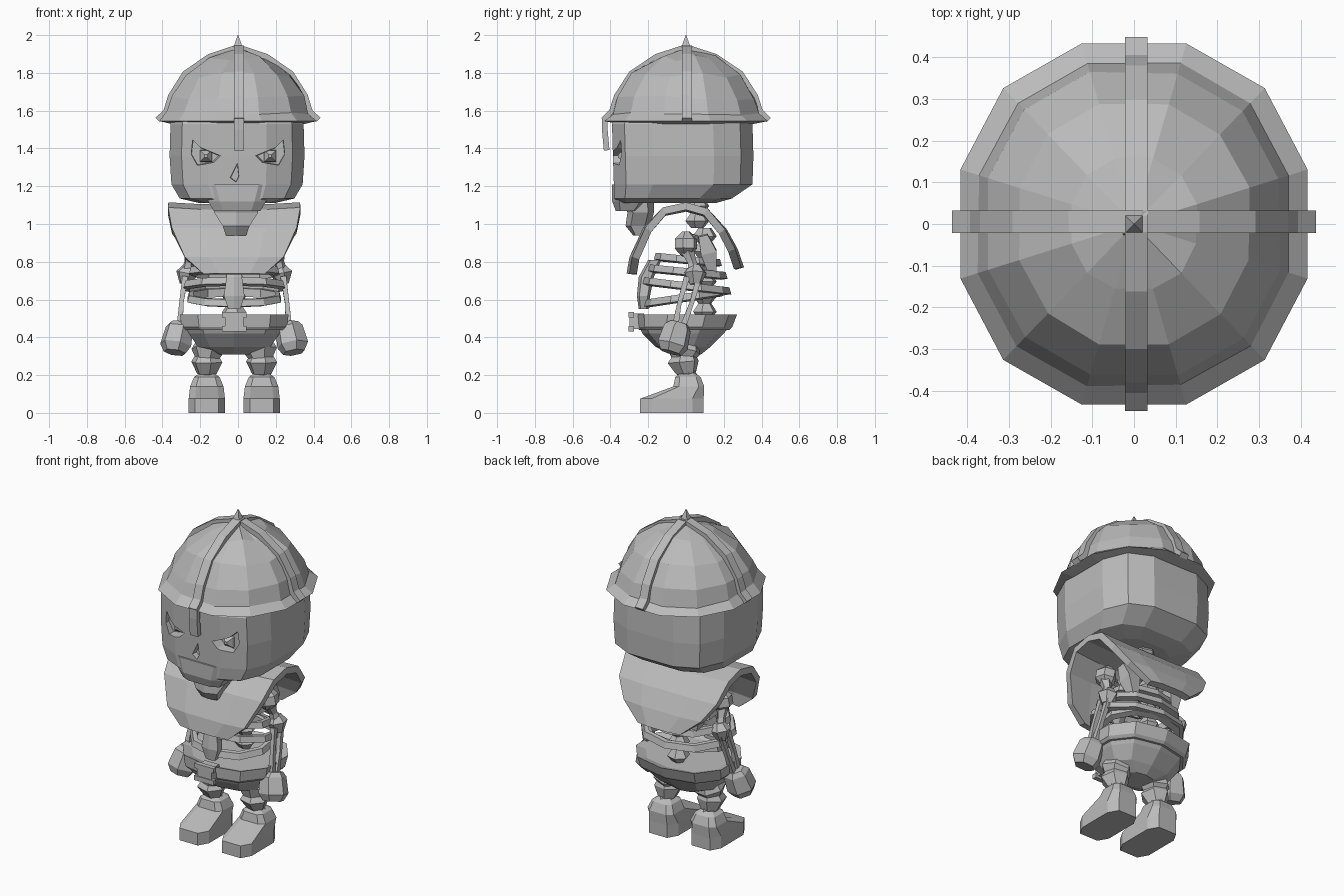
import bpy, math, random
from mathutils import Vector

if "Cube" in bpy.data.objects:
    bpy.data.objects.remove(bpy.data.objects["Cube"])

random.seed(4)
GREY = (0.5, 0.5, 0.5, 1)
mat = bpy.data.materials.new("bone grey")
mat.use_nodes = True
mat.diffuse_color = GREY
mat.node_tree.nodes["Principled BSDF"].inputs["Base Color"].default_value = GREY
CX = -0.02  # body sits slightly off the head axis


def mesh(name, verts, faces):
    me = bpy.data.meshes.new(name)
    me.from_pydata([tuple(v) for v in verts], [], faces)
    me.materials.append(mat)
    ob = bpy.data.objects.new(name, me)
    bpy.context.collection.objects.link(ob)
    return ob


def skin(name, rings, caps=True):
    """Join equal rings of points into a faceted skin."""
    n = len(rings[0])
    faces = [(r * n + i, r * n + (i + 1) % n, (r + 1) * n + (i + 1) % n, (r + 1) * n + i)
             for r in range(len(rings) - 1) for i in range(n)]
    if caps:
        faces += [tuple(reversed(range(n))), tuple(range((len(rings) - 1) * n, len(rings) * n))]
    return mesh(name, [p for r in rings for p in r], faces)


def oval(cx, y0, y1, z, rx, n, power, tilt=0):
    pts = []
    for i in range(n):
        a = 2 * math.pi * (i + 0.5) / n
        c, s = [math.copysign(abs(v) ** (2 / power), v) for v in (math.cos(a), math.sin(a))]
        y = (y0 + y1) / 2 + s * (y1 - y0) / 2
        pts.append(Vector((cx + rx * c, y, z + tilt * y)))
    return pts


def loft(name, cx, sections, n=10, power=2.0):
    """Sections are (z, half width, front y, back y)."""
    return skin(name, [oval(cx, y0, y1, z, rx, n, power) for z, rx, y0, y1 in sections])


def tube(name, pts, radii, n=5):
    pts = [Vector(p) for p in pts]
    d = (pts[-1] - pts[0]).normalized()
    u = d.orthogonal().normalized()
    v = d.cross(u)
    ang = [2 * math.pi * i / n for i in range(n)]
    return skin(name, [[p + r * (u * math.cos(a) + v * math.sin(a)) for a in ang]
                       for p, r in zip(pts, radii)])


def prism(name, outline, y0, y1, grow=1.0):
    """Extrude an x-z outline in y, scaling the far end."""
    mx = sum(p[0] for p in outline) / len(outline)
    mz = sum(p[1] for p in outline) / len(outline)
    far = [(mx + (x - mx) * grow, y1, mz + (z - mz) * grow) for x, z in outline]
    ob = skin(name, [[(x, y0, z) for x, z in outline], far])
    bpy.context.view_layer.objects.active = ob
    bpy.ops.object.mode_set(mode='EDIT')
    bpy.ops.mesh.select_all(action='SELECT')
    bpy.ops.mesh.normals_make_consistent(inside=False)
    bpy.ops.object.mode_set(mode='OBJECT')
    return ob


def carve(target, cutter):
    cutter.hide_render = True
    m = target.modifiers.new("carve", 'BOOLEAN')
    m.operation, m.object, m.solver = 'DIFFERENCE', cutter, 'EXACT'
    bpy.context.view_layer.objects.active = target
    bpy.ops.object.modifier_apply(modifier=m.name)
    bpy.data.objects.remove(cutter)


# Skull with carved eye sockets and nose hole
skull = loft("skull", -0.005, [(1.11, 0.2, -0.37, 0.16), (1.135, 0.31, -0.385, 0.25), (1.21, 0.355, -0.39, 0.36),
                               (1.36, 0.365, -0.395, 0.365), (1.53, 0.36, -0.4, 0.36), (1.6, 0.34, -0.36, 0.34)],
             n=12, power=3.2)
for s in (-1, 1):
    eye = [(0.25, 1.46), (0.2, 1.41), (0.08, 1.36), (0.12, 1.32), (0.22, 1.3), (0.26, 1.37)]
    carve(skull, prism("socket_cutter", [(s * x, z) for x, z in eye], -0.5, -0.32, 0.8))
    tube("eye", [(s * 0.17, -0.3, 1.36), (s * 0.17, -0.335, 1.36), (s * 0.17, -0.36, 1.36)], (0.05, 0.04, 0.012), 4)
carve(skull, prism("nose_cutter", [(0, 1.34), (-0.05, 1.24), (-0.01, 1.21), (0.01, 1.25)], -0.5, -0.35, 0.7))
loft("upper_jaw", -0.005, [(1.07, 0.13, -0.375, -0.25), (1.12, 0.16, -0.395, -0.2), (1.21, 0.2, -0.396, -0.2)], 8, 3.5)
loft("chin", -0.01, [(0.94, 0.06, -0.28, -0.22), (0.99, 0.08, -0.32, -0.19), (1.06, 0.13, -0.31, -0.17),
                     (1.13, 0.14, -0.34, -0.17)], 6, 2.5)

# Helmet: hammered dome flaring into a brim, with raised bands, nose guard and spike
DOME = [(0.43, 1.545), (0.385, 1.59), (0.36, 1.67), (0.285, 1.79), (0.155, 1.88), (0.02, 1.925)]
rings = [oval(0, -0.37, 0.37, 1.53, 0.365, 12, 2.2)]
rings += [oval(0, -r * 1.04, r * 1.04, z, r, 12, 2.2) for r, z in DOME]
for ring in rings[2:-1]:
    for p in ring:
        p *= random.uniform(0.99, 1.008)
skin("helmet", rings)


def band(name, path, along_y):
    """Flat strip running over the dome."""
    e = (-0.022, 0.032)
    rows = []
    for r, z in path:
        rows += [(e[0], r, z), (e[1], r, z)] if along_y else [(r, e[0], z), (r, e[1], z)]
    ob = mesh(name, rows, [(2 * i, 2 * i + 1, 2 * i + 3, 2 * i + 2) for i in range(len(path) - 1)])
    m = ob.modifiers.new("thickness", 'SOLIDIFY')
    m.thickness, m.offset = 0.03, 0


for along_y, name in ((True, "crest_band"), (False, "side_band")):
    k = 1.03 if along_y else 1.0
    half = [(r * k - 0.004, z + 0.006) for r, z in DOME]
    band(name, [(-r, z) for r, z in half] + [(r, z) for r, z in reversed(half)], along_y)
band("nose_guard", [(-0.42, 1.39), (-0.43, 1.5), (-0.43, 1.56)], True)
tube("helmet_spike", [(0, 0, 1.91), (0, 0, 1.94), (0, 0, 2.0)], (0.04, 0.032, 0.002), 4)

# Draped shoulder cloth: (y, z, half width)
DRAPE = [(-0.295, 0.735, 0.16), (-0.28, 0.82, 0.26), (-0.21, 0.97, 0.33), (-0.12, 1.06, 0.35), (0.0, 1.085, 0.35),
         (0.11, 1.055, 0.35), (0.2, 0.96, 0.33), (0.255, 0.86, 0.26), (0.288, 0.765, 0.14)]
cols = (-1, -0.5, 0.5, 1)
pts = [(CX + c * w, y * (1 if abs(c) < 1 else 0.95), z + (0.01 if abs(c) == 1 and z > 1 else 0))
       for y, z, w in DRAPE for c in cols]
cloth = mesh("shoulder_cloth", pts, [(4 * r + i, 4 * r + i + 1, 4 * r + i + 5, 4 * r + i + 4)
                                     for r in range(len(DRAPE) - 1) for i in range(3)])
m = cloth.modifiers.new("thickness", 'SOLIDIFY')
m.thickness, m.offset = 0.04, 0

# Spine of stacked vertebrae
for i in range(8):
    z = 0.5 + i * 0.08
    y = 0.1 if i < 6 else 0.06
    tube("vertebra", [(CX, y, z), (CX, y, z + 0.035), (CX, y, z + 0.08)], (0.035, 0.065, 0.035), 6)

# Rib hoops: (z, half width, front y, back y, tilt)
for z, rx, y0, y1, tilt in ((0.61, 0.26, -0.23, 0.22, 0.15), (0.67, 0.28, -0.24, 0.24, -0.12),
                            (0.745, 0.25, -0.21, 0.22, -0.1), (0.81, 0.2, -0.17, 0.19, -0.1)):
    h = 0.022
    hoop = [oval(CX, y0 + g, y1 - g, z + dz, rx - g, 10, 2.2, tilt)
            for g, dz in ((0, -h * 0.6), (0.01, h), (0.035, h), (0.035, -h), (0, -h * 0.6))]
    skin("rib", hoop, caps=False)
loft("breastbone", CX, [(0.55, 0.035, -0.25, -0.2), (0.62, 0.06, -0.26, -0.19), (0.72, 0.045, -0.25, -0.17),
                        (0.81, 0.05, -0.2, -0.13)], 6, 3)

# Pelvis bowl, belt and buckle
loft("pelvis", CX, [(0.31, 0.1, -0.08, 0.08), (0.35, 0.2, -0.16, 0.13), (0.42, 0.25, -0.23, 0.2),
                    (0.46, 0.27, -0.25, 0.23)], 10, 2.4)
loft("belt", CX, [(0.44, 0.275, -0.25, 0.23), (0.455, 0.29, -0.26, 0.245), (0.52, 0.3, -0.265, 0.27),
                  (0.5, 0.25, -0.21, 0.21)], 10, 2.4)
loft("buckle", CX, [(0.445, 0.05, -0.3, -0.22), (0.525, 0.05, -0.3, -0.22)], 4, 20)
for dz in (0.445, 0.52):
    tube("buckle_bar", [(CX - 0.065, -0.29, dz), (CX + 0.065, -0.29, dz)], (0.02, 0.02), 4)

# Arms and legs on both sides
for s in (-1, 1):
    def at(x, y, z):
        return (CX + s * x, y, z)

    tube("collar_bone", [at(0.03, 0.04, 0.92), at(0.12, -0.03, 0.9), at(0.2, 0, 0.9)], (0.03, 0.022, 0.03))
    tube("shoulder", [at(0.22, 0, 0.83), at(0.23, 0, 0.87), at(0.22, 0, 0.92), at(0.21, 0, 0.96)],
         (0.025, 0.06, 0.06, 0.02), 6)
    tube("shoulder_blade", [at(0.14, 0.14, 0.74), at(0.15, 0.12, 0.85), at(0.17, 0.09, 0.94)], (0.03, 0.06, 0.035), 4)
    tube("upper_arm", [at(0.23, 0, 0.87), at(0.24, 0.03, 0.8), at(0.25, 0.05, 0.72)], (0.04, 0.025, 0.04))
    tube("elbow", [at(0.24, 0.05, 0.78), at(0.25, 0.05, 0.74), at(0.26, 0.05, 0.68)], (0.03, 0.06, 0.03), 6)
    for dy in (-0.035, 0.03):
        tube("forearm", [at(0.26, 0.04 + dy, 0.72), at(0.28, dy, 0.58), at(0.29, -0.04 + dy * 0.6, 0.44)],
             (0.022, 0.016, 0.024), 4)
    # Fist leans outward and forward
    tube("fist", [at(0.29, -0.035, 0.475), at(0.29, -0.045, 0.45), at(0.31, -0.07, 0.36), at(0.315, -0.08, 0.32)],
         (0.05, 0.075, 0.085, 0.06), 6)
    tube("thigh", [at(0.13, 0, 0.38), at(0.14, -0.01, 0.33), at(0.145, -0.02, 0.28)], (0.07, 0.09, 0.06), 6)
    tube("knee", [at(0.145, -0.01, 0.31), at(0.145, -0.015, 0.27), at(0.145, 0, 0.21), at(0.145, 0, 0.19)],
         (0.06, 0.085, 0.055, 0.03), 6)
    tube("shin", [at(0.145, 0, 0.24), at(0.145, 0.01, 0.17)], (0.04, 0.06), 5)
    loft("boot", CX + s * 0.145, [(0, 0.1, -0.25, 0.1), (0.075, 0.1, -0.25, 0.1), (0.14, 0.092, -0.07, 0.1),
                                  (0.19, 0.07, -0.06, 0.08), (0.21, 0.04, -0.03, 0.05)], 8, 4)
